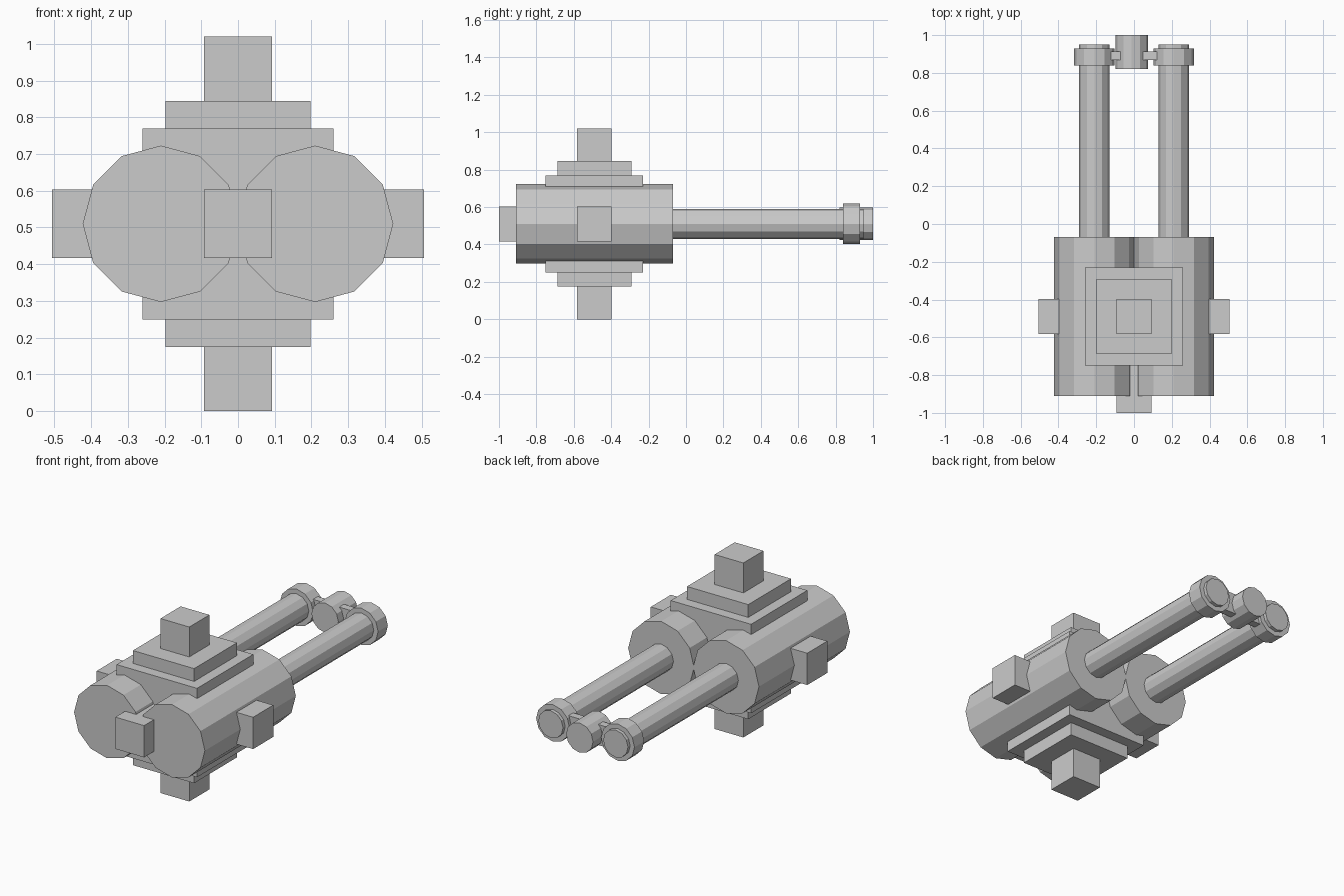
import bpy
from math import pi

if "Cube" in bpy.data.objects:
    bpy.data.objects.remove(bpy.data.objects["Cube"])

ZC = 0.51   # height of the main axis
YC = -0.49  # centre of the body blocks


def box(name, x, y, z):
    """Box from (min, max) pairs."""
    spans = (x, y, z)
    bpy.ops.mesh.primitive_cube_add(size=1, location=[(a + b) / 2 for a, b in spans])
    ob = bpy.context.object
    ob.name = name
    ob.scale = [b - a for a, b in spans]
    bpy.ops.object.transform_apply(location=False, rotation=False, scale=True)
    return ob


def tube(name, x, r, y0, y1):
    """Twelve-sided cylinder lying along y."""
    bpy.ops.mesh.primitive_cylinder_add(vertices=12, radius=r, depth=y1 - y0,
                                        location=(x, (y0 + y1) / 2, ZC),
                                        rotation=(pi / 2, 0, 0))
    ob = bpy.context.object
    ob.name = name
    return ob


# twin housings, barrels and muzzle collars
for side, s in (("left", -1), ("right", 1)):
    x = 0.21 * s
    tube("housing_" + side, x, 0.213, -0.91, -0.07)
    tube("barrel_" + side, x, 0.08, -0.12, 0.95)
    tube("collar_" + side, x, 0.108, 0.84, 0.93)

# centre sight and the bar joining it to the collars
tube("centre_sight", -0.012, 0.087, 0.82, 1.0)
box("collar_link", (-0.14, 0.14), (0.868, 0.912), (0.45, 0.57))

# stepped plates showing above and below the housings
for name, half_w, half_h in (("wide_plate", 0.26, 0.26), ("narrow_plate", 0.198, 0.335)):
    box(name, (-half_w, half_w), (YC - half_w, YC + half_w), (ZC - half_h, ZC + half_h))

# square mounting lugs: vertical, sideways and front
h = 0.093
box("vertical_lug", (-h, h), (YC - h, YC + h), (0, 1.02))
box("side_lug", (-0.506, 0.506), (YC - h, YC + h), (ZC - h, ZC + h))
box("front_lug", (-h, h), (-1.0, YC), (ZC - h, ZC + h))
